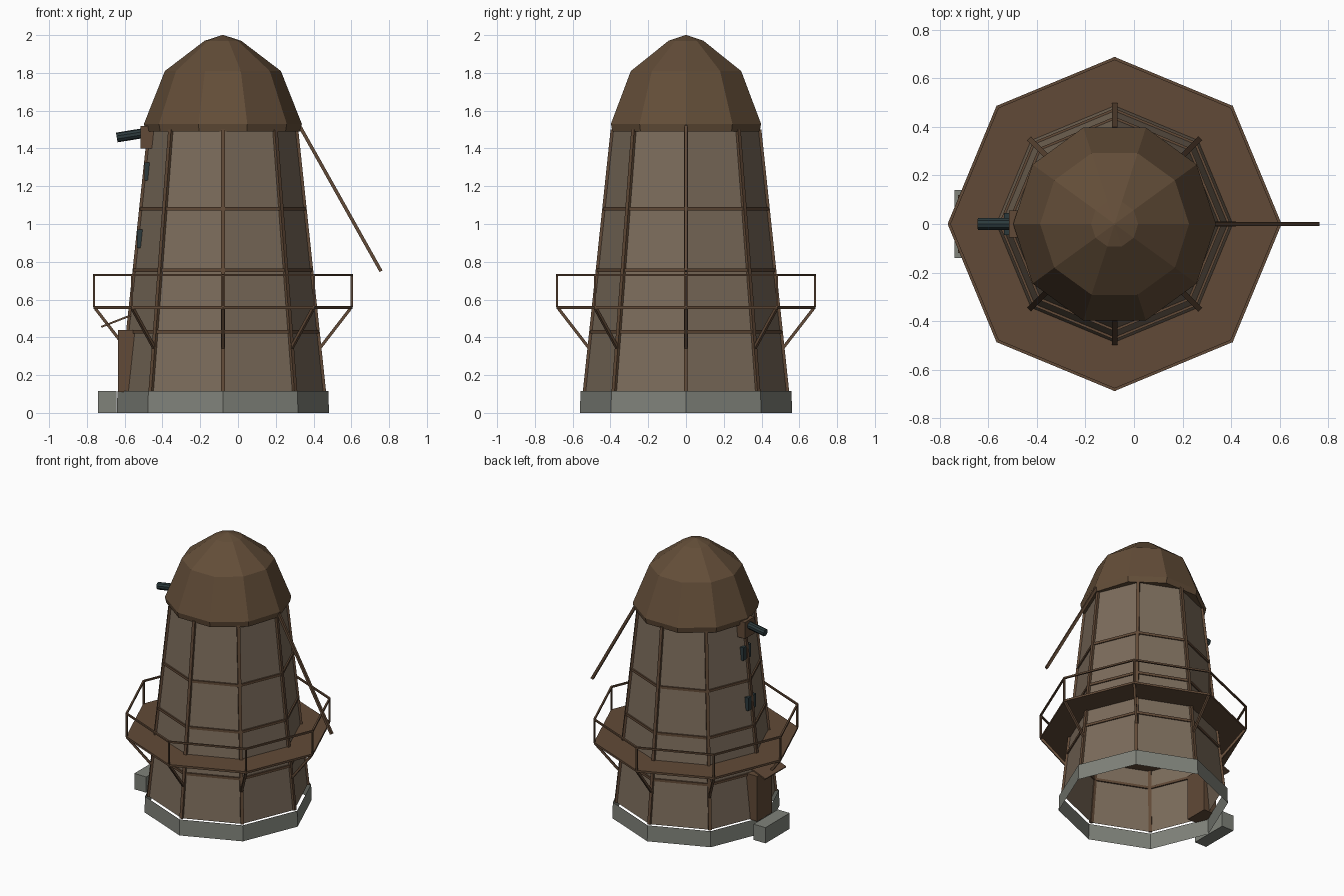
import bpy, bmesh, math
from mathutils import Vector, Matrix

if "Cube" in bpy.data.objects:
    bpy.data.objects.remove(bpy.data.objects["Cube"], do_unlink=True)

CX = -0.08  # tower axis


def material(name, rgb):
    m = bpy.data.materials.new(name)
    m.use_nodes = True
    m.diffuse_color = (*rgb, 1)
    m.node_tree.nodes["Principled BSDF"].inputs["Base Color"].default_value = (*rgb, 1)
    return m


PLANK = material("wall planks", (0.20, 0.15, 0.105))
THATCH = material("cap brown", (0.125, 0.075, 0.04))
WOOD = material("timber brown", (0.12, 0.068, 0.038))
STONE = material("stone grey", (0.215, 0.225, 0.195))
IRON = material("dark iron", (0.025, 0.042, 0.046))


def finish(name, bm, mat, recalc=True):
    if recalc:
        bmesh.ops.recalc_face_normals(bm, faces=bm.faces)
    me = bpy.data.meshes.new(name)
    bm.to_mesh(me)
    bm.free()
    me.materials.append(mat)
    ob = bpy.data.objects.new(name, me)
    bpy.context.collection.objects.link(ob)
    return ob


def polar(r, angle, z):
    return Vector((CX + r * math.cos(angle), r * math.sin(angle), z))


def corner(r, i, z):
    return polar(r, i * math.pi / 4, z)


def lathe(name, profile, sides, mat, bottom=False, top=False):
    """Faceted shell through (radius, height) rings, optionally closed."""
    bm = bmesh.new()
    rings = [[bm.verts.new(polar(r, 2 * math.pi * i / sides, z)) for i in range(sides)]
             for r, z in profile]
    for a, b in zip(rings, rings[1:]):
        for i in range(sides):
            j = (i + 1) % sides
            bm.faces.new((a[i], a[j], b[j], b[i]))
    if bottom:
        bm.faces.new(rings[0][::-1])
    if top:
        bm.faces.new(rings[-1])
    return finish(name, bm, mat, recalc=bottom and top)


def add_box(bm, center, size, rot=Matrix()):
    bmesh.ops.create_cube(bm, size=1, matrix=Matrix.Translation(center) @ rot
                          @ Matrix.Diagonal((*size, 1)))


def add_bar(bm, a, b, width, depth=None):
    """Square bar from a to b."""
    d = b - a
    rot = d.to_track_quat('Z', 'Y').to_matrix().to_4x4()
    add_box(bm, (a + b) / 2, (width, depth or width, d.length), rot)


def bars(name, pairs, width, mat):
    bm = bmesh.new()
    for a, b in pairs:
        add_bar(bm, a, b, width)
    return finish(name, bm, mat)


def box(name, center, size, mat, tilt=0):
    bm = bmesh.new()
    add_box(bm, Vector(center), size, Matrix.Rotation(tilt, 4, 'Y'))
    return finish(name, bm, mat)


def wall_radius(z):
    return 0.535 + (0.388 - 0.535) * (z - 0.115) / (1.5 - 0.115)


# Stone footing, tapered walls and faceted cap
lathe("stone_footing", [(0.562, 0), (0.558, 0.115)], 8, STONE)
lathe("tower_walls", [(wall_radius(z), z) for z in (0.115, 1.5)], 8, PLANK)
lathe("cap", [(0.41, 1.49), (0.418, 1.53), (0.307, 1.81), (0.097, 1.97), (0.004, 2.0)],
      10, THATCH, bottom=True, top=True)

# Timber frame on the walls
N = range(8)
bars("corner_posts", [(corner(wall_radius(0.115), i, 0.115), corner(wall_radius(1.5), i, 1.5))
                      for i in N], 0.022, WOOD)
bars("wall_beams", [(corner(wall_radius(z), i, z), corner(wall_radius(z), i + 1, z))
                    for z in (0.43, 0.755, 1.08) for i in N], 0.018, WOOD)

# Gallery deck, braces and railing
lathe("gallery_deck", [(0.685, 0.55), (0.685, 0.565)], 8, WOOD, bottom=True, top=True)
bars("gallery_braces", [(corner(0.675, i, 0.552), corner(0.515, i, 0.345)) for i in N], 0.016, WOOD)
bars("railing_posts", [(corner(0.682, i, 0.56), corner(0.682, i, 0.73)) for i in N], 0.011, WOOD)
bars("railing_top", [(corner(0.682, i, 0.73), corner(0.682, i + 1, 0.73)) for i in N], 0.012, WOOD)

# Tail pole
bars("tail_pole", [(Vector((0.32, 0, 1.53)), Vector((0.757, 0, 0.75)))], 0.018, WOOD)

# Door, canopy and step
box("door", (-0.585, 0, 0.275), (0.10, 0.17, 0.33), WOOD)
box("door_canopy", (-0.645, 0, 0.486), (0.17, 0.24, 0.01), WOOD, tilt=-0.37)
box("door_step", (-0.692, 0, 0.0575), (0.096, 0.28, 0.115), STONE)

# Windows
for label, x, z in (("lower", -0.505, 0.922), ("upper", -0.465, 1.278)):
    box(label + "_window", (x, 0, z), (0.06, 0.09, 0.096), IRON)

# Shaft bearing and wind shaft
box("shaft_bearing", (-0.475, 0, 1.46), (0.08, 0.11, 0.12), WOOD)
bm = bmesh.new()
start, end = Vector((-0.47, 0, 1.486)), Vector((-0.642, 0, 1.458))
axis = end - start
bmesh.ops.create_cone(bm, cap_ends=True, segments=10, radius1=0.026, radius2=0.026,
                      depth=axis.length, matrix=Matrix.Translation((start + end) / 2)
                      @ axis.to_track_quat('Z', 'Y').to_matrix().to_4x4())
finish("wind_shaft", bm, IRON)
